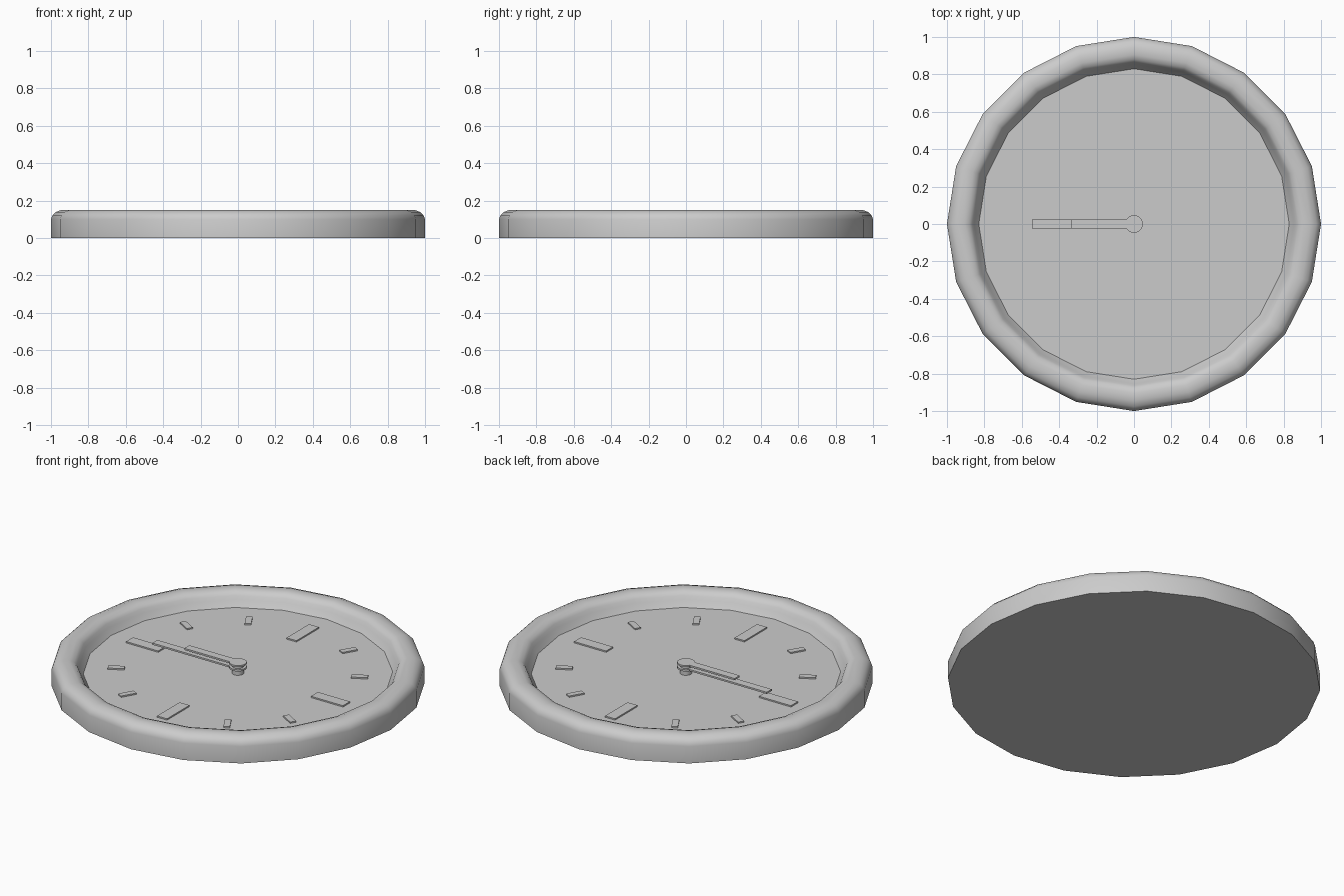
import bpy, bmesh, math
from mathutils import Matrix

if "Cube" in bpy.data.objects:
    bpy.data.objects.remove(bpy.data.objects["Cube"])

SIDES = 20
DIAL_Z = 0.07


def finish(name, bm, smooth=None):
    bmesh.ops.recalc_face_normals(bm, faces=bm.faces[:])
    mesh = bpy.data.meshes.new(name)
    bm.to_mesh(mesh)
    bm.free()
    ob = bpy.data.objects.new(name, mesh)
    bpy.context.collection.objects.link(ob)
    if smooth:
        bpy.ops.object.select_all(action='DESELECT')
        ob.select_set(True)
        bpy.context.view_layer.objects.active = ob
        bpy.ops.object.shade_smooth_by_angle(angle=math.radians(smooth))
    return ob


def add_box(bm, x0, x1, width, z0, z1, angle=0.0):
    # radial bar from x0 to x1, turned about z
    m = (Matrix.Rotation(angle, 4, 'Z')
         @ Matrix.Translation(((x0 + x1) / 2, 0, (z0 + z1) / 2))
         @ Matrix.Diagonal((x1 - x0, width, z1 - z0, 1)))
    bmesh.ops.create_cube(bm, size=1, matrix=m)


def add_disc(bm, r, z0, z1, sides=SIDES):
    bmesh.ops.create_cone(bm, cap_ends=True, segments=sides, radius1=r, radius2=r,
                          depth=z1 - z0, matrix=Matrix.Translation((0, 0, (z0 + z1) / 2)))


# Case: 20-sided rounded rim, recessed dial and flat back in one closed shell
profile = [(1, 0), (1, 0.10), (0.992, 0.122), (0.975, 0.139), (0.945, 0.15),
           (0.905, 0.15), (0.88, 0.141), (0.865, 0.125), (0.855, 0.105), (0.83, DIAL_Z)]
bm = bmesh.new()
rings = [[bm.verts.new((r * math.cos(2 * math.pi * i / SIDES),
                        r * math.sin(2 * math.pi * i / SIDES), z))
          for i in range(SIDES)] for r, z in profile]
for a, b in zip(rings, rings[1:]):
    for i in range(SIDES):
        j = (i + 1) % SIDES
        bm.faces.new((a[i], a[j], b[j], b[i]))
bm.faces.new(rings[0])
bm.faces.new(rings[-1])
finish("clock_case", bm, 40)

# Hour markers: long ones at the quarters, short ones between
bm = bmesh.new()
for k in range(12):
    x0, x1, w = (0.50, 0.71, 0.065) if k % 3 == 0 else (0.61, 0.70, 0.035)
    add_box(bm, x0, x1, w, DIAL_Z - 0.005, DIAL_Z + 0.008, k * math.pi / 6)
finish("hour_markers", bm)

# Hands, both pointing to -x, each with a round hub
for name, length, z in (("minute_hand", 0.545, 0.10), ("hour_hand", 0.335, 0.125)):
    bm = bmesh.new()
    add_box(bm, 0, length, 0.047, z, z + 0.01, math.pi)
    add_disc(bm, 0.047, z, z + 0.01)
    finish(name, bm, 40)

# Centre pin
bm = bmesh.new()
add_disc(bm, 0.032, DIAL_Z - 0.005, 0.13)
finish("centre_pin", bm, 40)
